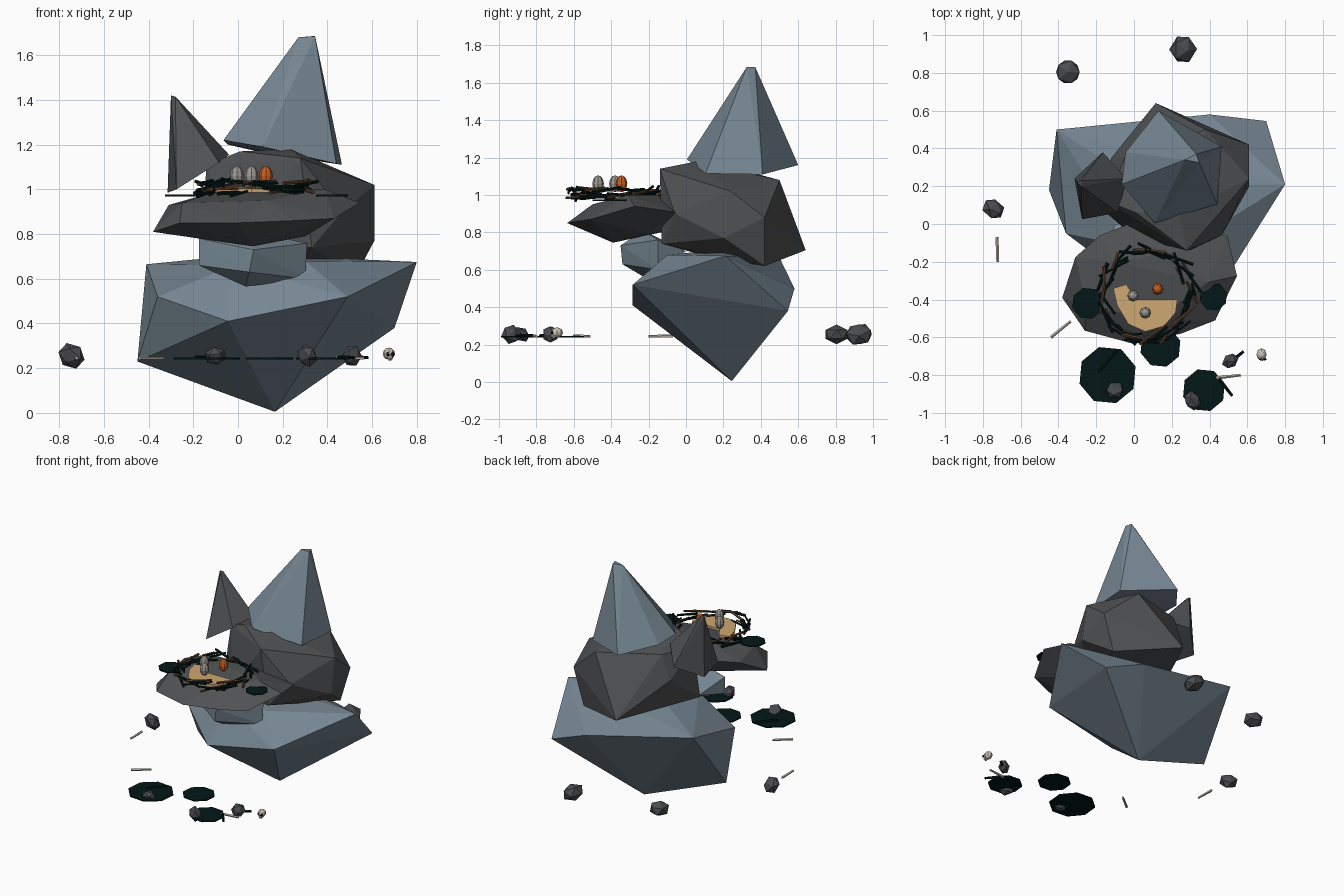
import bpy, bmesh, math, random
from mathutils import Vector, Matrix

if "Cube" in bpy.data.objects:
    bpy.data.objects.remove(bpy.data.objects["Cube"])

random.seed(4)


def mat(name, *rgb):
    m = bpy.data.materials.new(name)
    m.diffuse_color = (*rgb, 1)
    m.use_nodes = True
    m.node_tree.nodes["Principled BSDF"].inputs["Base Color"].default_value = m.diffuse_color
    return m


SLATE = mat("slate blue rock", .18, .24, .29)
DARK = mat("dark grey rock", .08, .083, .088)
PEBBLE = mat("pebble grey", .07, .072, .08)
MOSS = mat("dark teal moss", .001, .008, .008)
BROWN = mat("brown twig", .12, .055, .025)
TAN = mat("straw", .62, .39, .17)
ORANGE = mat("orange egg", .58, .12, .015)
EGG = mat("grey egg", .34, .32, .29)
BONE = mat("bone", .6, .55, .47)
BLACK = mat("eye socket black", .008, .008, .008)


def finish(bm, name, material):
    bmesh.ops.recalc_face_normals(bm, faces=bm.faces)
    me = bpy.data.meshes.new(name)
    bm.to_mesh(me)
    bm.free()
    me.materials.append(material)
    ob = bpy.data.objects.new(name, me)
    bpy.context.collection.objects.link(ob)
    return ob


def rock(name, pts, material):
    """Faceted boulder: convex hull of a few corner points."""
    bm = bmesh.new()
    for p in pts:
        bm.verts.new(p)
    r = bmesh.ops.convex_hull(bm, input=bm.verts)
    junk = {g for g in r["geom_interior"] + r["geom_unused"] if isinstance(g, bmesh.types.BMVert)}
    bmesh.ops.delete(bm, geom=list(junk), context="VERTS")
    return finish(bm, name, material)


def add_stick(bm, a, b, r, sides=5):
    a, b = Vector(a), Vector(b)
    d = b - a
    m = Matrix.Translation((a + b) / 2) @ d.to_track_quat("Z", "Y").to_matrix().to_4x4()
    bmesh.ops.create_cone(bm, cap_ends=True, segments=sides, radius1=r, radius2=r * .8,
                          depth=d.length, matrix=m)


def stick(name, a, b, r, material):
    bm = bmesh.new()
    add_stick(bm, a, b, r)
    return finish(bm, name, material)


def disc(name, c, r, material, sides=8, thick=.008):
    bm = bmesh.new()
    bmesh.ops.create_cone(bm, cap_ends=True, segments=sides, radius1=r, radius2=r, depth=thick,
                          matrix=Matrix.Translation(c) @ Matrix.Rotation(.3, 4, "Z"))
    return finish(bm, name, material)


def ball(name, c, size, material, seg=8, rings=6):
    bm = bmesh.new()
    bmesh.ops.create_uvsphere(bm, u_segments=seg, v_segments=rings, radius=1,
                              matrix=Matrix.Translation(c) @ Matrix.Diagonal((*size, 1)))
    return finish(bm, name, material)


# Stacked boulders
rock("base_boulder", [
    (-.41, .50, .665), (-.45, .18, .23), (-.36, -.05, .52), (-.045, -.285, .41),
    (.165, .245, .005), (.49, -.285, .52), (.80, .21, .675), (.70, .545, .38),
    (.40, .58, .50), (.3, -.1, .68), (.05, .2, .71), (-.02, -.12, .66)], SLATE)
rock("middle_boulder", [
    (.115, .64, .705), (.61, .24, 1.02), (.61, .20, .77), (.61, .42, .88), (.465, -.06, .90),
    (.33, -.13, .74), (.28, -.14, 1.14), (.01, .06, 1.17), (.235, .06, 1.18), (-.14, .12, 1.11),
    (-.12, .35, .95), (.31, .12, .67), (.53, .42, .62), (.0, -.07, .74), (.38, .5, 1.08),
    (-.05, .35, 1.12), (-.17, .08, .74)], DARK)
rock("ledge_boulder", [
    (-.38, -.39, .81), (-.31, -.175, .93), (-.18, -.06, .95), (.495, -.065, .91),
    (.545, -.275, .94), (.43, -.51, .87), (0, -.635, .85), (-.26, -.565, .85), (.25, -.58, .86),
    (.065, -.39, .745), (.3, -.2, .79), (-.25, -.44, .94), (.12, -.50, .95),
    (.39, -.31, 1.0), (-.1, -.2, .99), (.2, -.15, 1.0), (.1, .05, .84)], DARK)
rock("support_stone", [
    (-.175, -.2, .78), (-.175, -.2, .66), (.035, -.23, .565), (.3, -.15, .60), (.31, -.15, .76),
    (.07, -.35, .73), (.05, -.34, .63), (.05, -.23, .81), (-.1, 0, .7), (.2, 0, .7)], SLATE)
rock("tall_spire", [
    (.13, .60, 1.16), (.465, .41, 1.11), (.44, .105, 1.115), (.11, .005, 1.19),
    (-.065, .21, 1.22), (-.045, .38, 1.20),
    (.27, .34, 1.68), (.345, .325, 1.685), (.33, .37, 1.685)], SLATE)
rock("small_spire", [
    (-.165, .38, 1.07), (-.04, .24, 1.155), (-.085, .06, 1.12), (-.275, .025, 1.0),
    (-.315, .24, .985), (-.30, .22, 1.42), (-.28, .20, 1.415), (-.28, .23, 1.415)], DARK)

# Nest: straw bed and two rings of criss-crossed twigs
CX, CY = .07, -.375
bm = bmesh.new()
bed = [(-.11, -.34), (-.04, -.32), (.01, -.40), (.23, -.40), (.22, -.47), (.16, -.54),
       (.06, -.57), (-.03, -.53), (-.09, -.43)]
f = bm.faces.new([bm.verts.new((x, y, .985)) for x, y in bed])
ext = bmesh.ops.extrude_face_region(bm, geom=[f])
bmesh.ops.translate(bm, verts=[g for g in ext["geom"] if isinstance(g, bmesh.types.BMVert)],
                    vec=(0, 0, .018))
finish(bm, "straw_bed", TAN)
for name, material, count in (("dark_nest_twigs", MOSS, 36), ("brown_nest_twigs", BROWN, 14)):
    bm = bmesh.new()
    for i in range(count):
        t = 2 * math.pi * (i + random.uniform(-.3, .3)) / count
        rad = random.uniform(.21, .255)
        c = Vector((CX + rad * math.cos(t), CY + rad * math.sin(t), random.uniform(.98, 1.035)))
        a = t + math.pi / 2 + random.uniform(-.5, .5)
        h = random.uniform(.04, .09)
        d = Vector((math.cos(a) * h, math.sin(a) * h, random.uniform(-.015, .015)))
        add_stick(bm, c - d, c + d, random.uniform(.007, .011))
    finish(bm, name, material)

# Eggs
for i, (x, y, m) in enumerate([(-.005, -.38, EGG), (.06, -.47, EGG), (.125, -.345, ORANGE)]):
    ball(f"egg_{i + 1}", (x, y, 1.06), (.031, .031, .045), m)

# Moss patches on the ledge and on the ground
for i, (x, y, z, r) in enumerate([(-.245, -.42, .972, .085), (.42, -.385, .972, .075),
                                  (-.14, -.80, .243, .155), (.37, -.88, .243, .115),
                                  (.14, -.65, .243, .11)]):
    disc(f"moss_patch_{i + 1}", (x, y, z), r, MOSS)

# Scattered pebbles
for i, (x, y, r) in enumerate([(-.35, .805, .07), (.26, .925, .078), (-.745, .08, .064),
                               (.51, -.725, .05), (.31, -.935, .056), (-.10, -.88, .05)]):
    bm = bmesh.new()
    bmesh.ops.create_icosphere(bm, subdivisions=1, radius=1, matrix=Matrix.Translation((x, y, .255))
                               @ Matrix.Rotation(i * 1.3, 4, "Z") @ Matrix.Rotation(i * .5, 4, "X")
                               @ Matrix.Diagonal((r, r, r * .75, 1)))
    finish(bm, f"pebble_{i + 1}", PEBBLE)

# Loose bones and ground twigs
for i, (a, b) in enumerate([((-.725, -.07), (-.722, -.20)), ((-.44, -.60), (-.335, -.515)),
                            ((.435, -.815), (.565, -.80))]):
    stick(f"bone_{i + 1}", (*a, .245), (*b, .245), .009, BONE)
for i, (a, b) in enumerate([((.51, -.73), (.58, -.675)), ((.45, -.82), (.52, -.91)),
                            ((-.19, -.78), (-.09, -.67))]):
    stick(f"ground_twig_{i + 1}", (*a, .247), (*b, .247), .01, MOSS)

# Tiny skull with eye sockets and jaw
ball("skull", (.675, -.69, .265), (.027, .032, .027), BONE)
ball("skull_jaw", (.68, -.708, .245), (.015, .018, .012), BONE, 6, 4)
for s in (-1, 1):
    ball("skull_eye_left" if s < 0 else "skull_eye_right",
         (.682 + s * .011, -.716, .263), (.010, .007, .010), BLACK, 6, 4)
